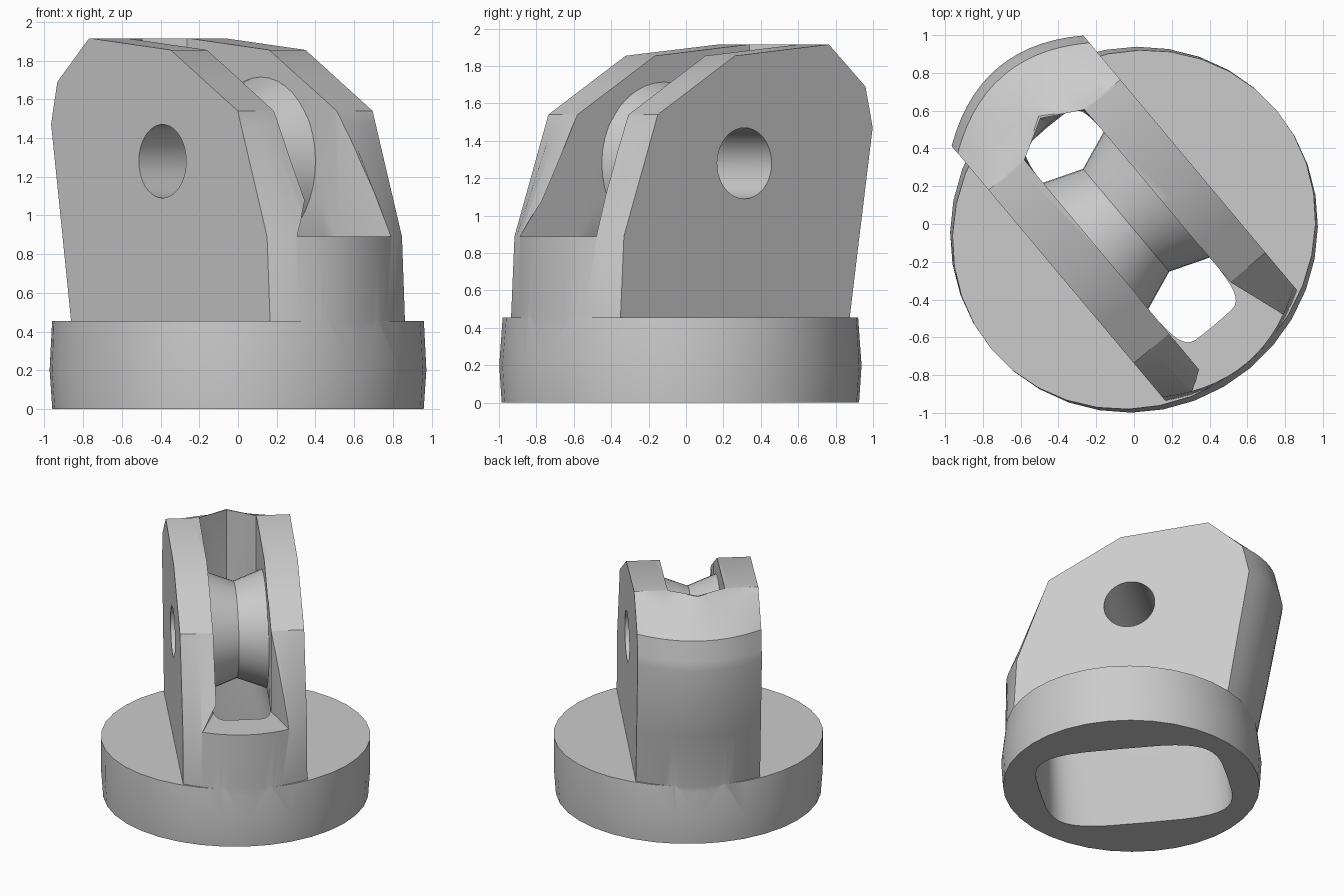
import bpy, bmesh, math

cube = bpy.data.objects.get("Cube")
if cube:
    bpy.data.objects.remove(cube, do_unlink=True)

grey = bpy.data.materials.new("plain grey")
grey.use_nodes = True
grey.diffuse_color = (0.6, 0.6, 0.6, 1)
grey.node_tree.nodes["Principled BSDF"].inputs["Base Color"].default_value = (0.6, 0.6, 0.6, 1)

HALF = 0.455          # half thickness of the upright block
GAP = 0.21            # half width of the groove
AXLE_U, AXLE_Z = -0.065, 1.28


def finish(name, bm):
    """Place a mesh in the turned frame: local x runs along the groove."""
    bmesh.ops.recalc_face_normals(bm, faces=bm.faces)
    mesh = bpy.data.meshes.new(name)
    bm.to_mesh(mesh)
    bm.free()
    mesh.materials.append(grey)
    obj = bpy.data.objects.new(name, mesh)
    obj.location = (0, -0.03, 0)
    obj.rotation_euler = (0, 0, math.radians(-50))
    bpy.context.collection.objects.link(obj)
    return obj


def loft(name, rows, closed=False):
    """Join rings of points; cap the ends, or close them into a loop."""
    bm = bmesh.new()
    rings = [[bm.verts.new(p) for p in row] for row in rows]
    n = len(rings[0])
    pairs = list(zip(rings, rings[1:]))
    if closed:
        pairs.append((rings[-1], rings[0]))
    for a, b in pairs:
        for i in range(n):
            j = (i + 1) % n
            bm.faces.new((a[i], a[j], b[j], b[i]))
    if not closed:
        bm.faces.new(rings[0])
        bm.faces.new(rings[-1])
    return finish(name, bm)


def bow(t):
    return 1 - t * t


def peak(t):
    return max(0, 1 - abs(t) * HALF / GAP)


def block_ring(z, front_edge, front_out, rear_edge, rear_out, rear_shape=bow, n=14):
    """Plan of the block: flat cheeks, ends standing out in the middle."""
    ts = [-1 + 2 * i / n for i in range(n + 1)]
    front = [(front_edge + front_out * bow(t), HALF * t, z) for t in ts]
    rear = [(rear_edge - rear_out * rear_shape(t), HALF * t, z) for t in reversed(ts)]
    return front + rear


def slot_ring(z, half_u, half_v, mid=-0.02, power=0.5, tip=None, n=40):
    """Rounded slot plan, with pointed ends where a tip is given."""
    pts = []
    for i in range(n):
        a = math.tau * i / n
        c, s = math.cos(a), math.sin(a)
        u = half_u * abs(c) ** power
        v = half_v * math.copysign(abs(s) ** power, s)
        if tip:
            u = min(u, tip - 0.55 * abs(v))
        pts.append((mid + math.copysign(u, c), v, z))
    return pts


def boolean(obj, other, operation):
    mod = obj.modifiers.new(operation.lower(), "BOOLEAN")
    mod.operation, mod.object, mod.solver = operation, other, "EXACT"
    bpy.context.view_layer.objects.active = obj
    bpy.ops.object.modifier_apply(modifier=mod.name)
    bpy.data.objects.remove(other, do_unlink=True)


def smooth(obj, degrees):
    bpy.ops.object.select_all(action="DESELECT")
    obj.select_set(True)
    bpy.context.view_layer.objects.active = obj
    bpy.ops.object.shade_smooth_by_angle(angle=math.radians(degrees))


# Upright block, leaning back and tapering to the top
body = loft("pulley_block", [
    block_ring(0.10, 0.80, 0.13, -0.80, 0.13),
    block_ring(0.455, 0.80, 0.13, -0.80, 0.13),
    block_ring(0.89, 0.776, 0.149, -0.868, 0.147),
    block_ring(1.47, 0.565, 0.018, -0.96, 0.16),
    block_ring(1.54, 0.54, 0.001, -0.945, 0.16),
    block_ring(1.69, 0.283, 0.001, -0.91, 0.16),
    block_ring(1.855, 0.0, 0.001, -0.723, 0.11),
    block_ring(1.915, -0.645, 0.001, -0.655, 0.13, peak)])

# Round base, drawn in at its top to meet the block ends
base = loft("base_disc", [slot_ring(z, u, v, 0, 1, n=36) for z, u, v in
                          ((0, 0.945, 0.97), (0.2, 0.957, 0.985), (0.455, 0.926, 0.985))])
boolean(body, base, "UNION")

# Slot through the whole height, flared towards the underside
slot = loft("slot_cutter", [
    slot_ring(-0.1, 0.70, 0.588), slot_ring(0.455, 0.69, 0.38),
    slot_ring(0.89, 0.69, GAP + 0.005, -0.03, 0.3),
    slot_ring(1.3, 0.9, GAP, -0.06, 0.3, 0.71),
    slot_ring(2.1, 0.9, GAP, -0.06, 0.3, 0.71)])
boolean(body, slot, "DIFFERENCE")

# Groove opening at the front, splayed down to the lip
groove = loft("groove_cutter", [
    [(0.3, -w, z), (0.54, -w, z), (1.4, -m, z), (1.4, m, z), (0.54, w, z), (0.3, w, z)]
    for z, w, m in ((0.89, 0.212, 0.5), (1.54, 0.212, 0.213), (2.1, 0.212, 0.213))])
boolean(body, groove, "DIFFERENCE")


def lathe(name, profile, closed, n=40):
    """Turn (radius, v) points around the axle."""
    return loft(name, [[(AXLE_U + r * math.cos(math.tau * i / n), v,
                         AXLE_Z + r * math.sin(math.tau * i / n))
                        for i in range(n)] for r, v in profile], closed)


# Axle hole through both cheeks
boolean(body, lathe("axle_cutter", [(0.19, -1), (0.19, 1)], False), "DIFFERENCE")
smooth(body, 25)

# Waisted pulley wheel between the cheeks
wheel = lathe("pulley_wheel", [(0.192, -0.25), (0.45, -0.25), (0.355, 0),
                               (0.45, 0.25), (0.192, 0.25)], True)
smooth(wheel, 25)
